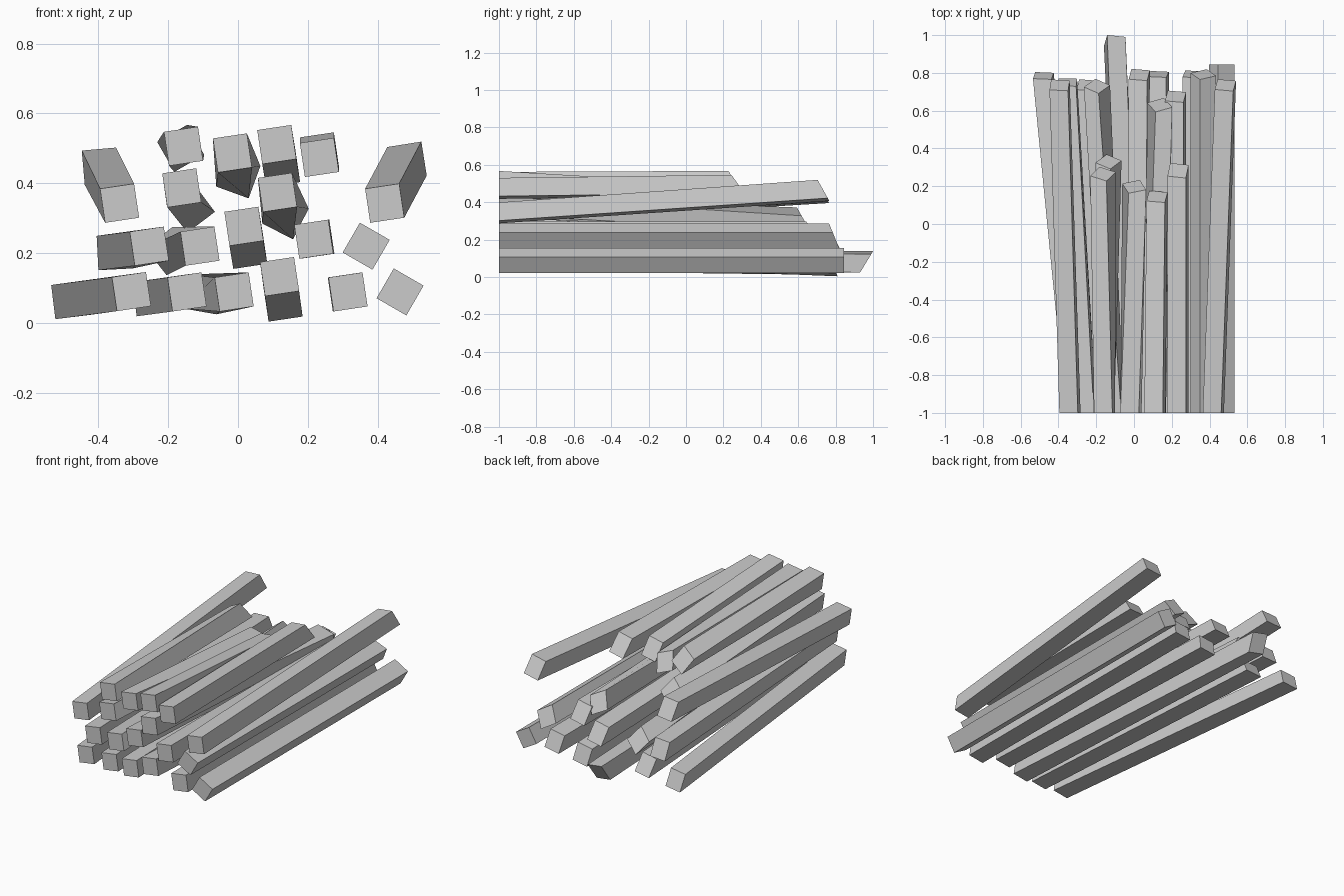
import bpy
from math import sin, cos, radians

SIDE = 0.0985
FRONT_Y = -1.0


def section(cx, cz, y, angle, tilt):
    """Square end section; tilt pulls the top edge forward of the bottom edge."""
    a, h = radians(angle), SIDE / 2
    pts = []
    for u, v in ((-h, -h), (h, -h), (h, h), (-h, h)):
        dx, dz = u * cos(a) - v * sin(a), u * sin(a) + v * cos(a)
        pts.append((cx + dx, y - tilt * dz / SIDE, cz + dz))
    return pts


def beam(name, fx, fz, bx, bz, by, back_angle, tilt=0.055, front_angle=8.5):
    verts = section(fx, fz, FRONT_Y, front_angle, 0) + section(bx, bz, by, back_angle, tilt)
    faces = [(0, 1, 2, 3), (7, 6, 5, 4)]
    faces += [(i, i + 4, (i + 1) % 4 + 4, (i + 1) % 4) for i in range(4)]
    me = bpy.data.meshes.new(name)
    me.from_pydata(verts, [], faces)
    me.update()
    ob = bpy.data.objects.new(name, me)
    bpy.context.collection.objects.link(ob)


# front x, z -> back x, z, back y, back roll
bottom_layer = [
    (-.305, .090, -.480, .066, .785, 7, .035),
    (-.146, .089, -.248, .075, .735, 8),
    (-.011, .089, -.102, .082, .966, -10, -.06),
    (.119, .133, .129, .060, .793, 8.5, .03),
    (.315, .089, .313, .089, .793, 8.5, .035),
]
second_layer = [
    (-.254, .220, -.353, .203, .750, 3, .04),
    (-.109, .220, -.196, .206, .730, 38),
    (.017, .277, .028, .211, .790, 8.5),
    (.217, .240, .220, .240, .675, 8.5),
]
third_layer = [
    (-.339, .343, -.394, .449, .735, 5),
    (-.161, .387, -.135, .328, .330, 37),
    (.113, .374, .136, .306, .630, -27),
    (.420, .343, .484, .463, .735, 9),
]
top_layer = [
    (-.156, .506, -.164, .500, .265, 30),
    (-.016, .487, .001, .420, .198, -20),
    (.111, .511, .122, .445, .145, 8.5),
    (.233, .474, .233, .490, .283, 8.5, .07),
]
for label, rows in (("bottom", bottom_layer), ("second", second_layer),
                    ("third", third_layer), ("top", top_layer)):
    for i, row in enumerate(rows, 1):
        beam(f"{label}_layer_beam_{i}", *row)

# two loose beams that rolled to the right side
beam("loose_beam_low", .464, .089, .464, .089, .845, -30, 0, -30)
beam("loose_beam_high", .367, .220, .367, .220, .792, -30, .04, -30)
